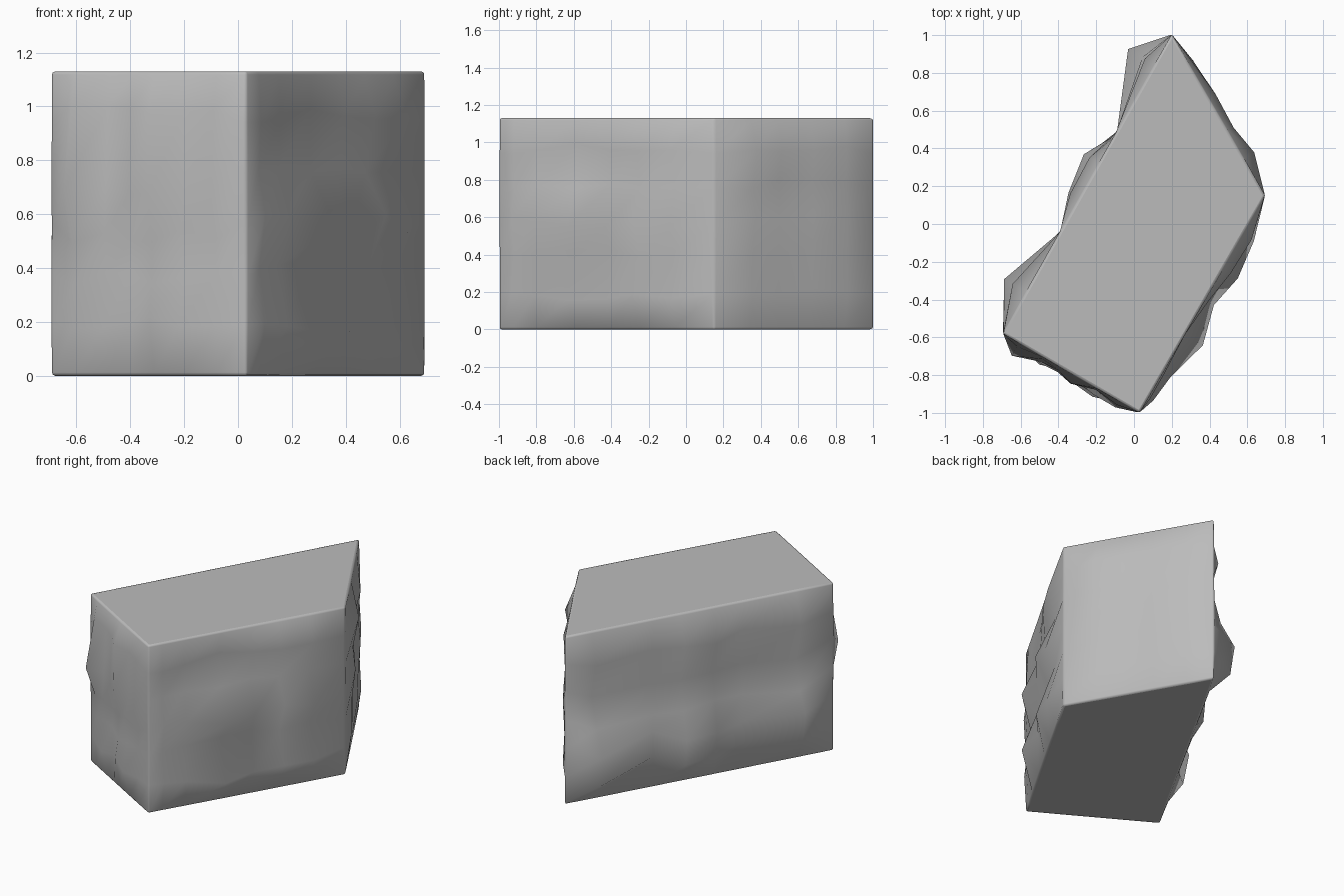
import bpy, bmesh, random
from mathutils import Vector

if "Cube" in bpy.data.objects:
    bpy.data.objects.remove(bpy.data.objects["Cube"])

random.seed(4)
H = 1.13
ROWS = 6  # bands of stone between bottom and top

stone = bpy.data.materials.new("stone grey")
stone.diffuse_color = (0.5, 0.5, 0.5, 1)
stone.use_nodes = True
stone.node_tree.nodes["Principled BSDF"].inputs["Base Color"].default_value = stone.diffuse_color

# Plan corners of the block
left = Vector((-0.695, -0.58, 0))
front = Vector((0.03, -1.0, 0))
right = Vector((0.695, 0.15, 0))
back = Vector((0.2, 1.005, 0))
corners = [left, front, right, back]

# Each wall: start, end, row heights, share of the bulge per row, roughness,
# then {fraction along: (bulge low down, bulge high up)}
WALLS = [
    (left, front, [.2, .36, .52, .68, 1.0], [.9, .5, .6, 1, .7], .5,
     {.12: (.02, .055), .3: (.055, .02), .42: (.02, .03), .53: (.03, .045),
      .69: (.045, .015), .85: (.01, .03)}),
    (front, right, [.18, .4, .57, .78, .96], [.9, .12, 1, .1, 1], .08,
     {.07: (.03, .01), .18: (.045, .01), .36: (.114, 0), .52: (.055, .02),
      .66: (.095, .045), .82: (.07, .05)}),
    (right, back, [.2, .42, .6, .78, .95], [.6, .8, .6, .5, .9], .5,
     {.23: (.05, .055), .4: (.02, .03), .6: (.05, .04), .82: (.035, .03)}),
    (back, left, [.17, .34, .5, .69, .93], [.8, 1, .45, 0, 1], .06,
     {.1: (.16, .06), .33: (-.01, -.01), .43: (.096, .06), .55: (.06, .05),
      .66: (0, 0), .86: (.13, .08)}),
]

bm = bmesh.new()


def add_wall(start, end, heights, shares, rough, bulges):
    """One rough wall between two upright edges."""
    along = end - start
    out = Vector((along.y, -along.x, 0)).normalized()
    us = [0] + list(bulges) + [1]
    heights = [0] + heights + [H]
    shares = [0] + shares + [0]
    grid = []
    for r in range(ROWS + 1):
        line = []
        for u in us:
            p = start + along * u
            p.z = H * r / ROWS
            if 0 < u < 1:
                p.z = heights[r]
                if 0 < r < ROWS:
                    p += out * bulges[u][heights[r] > .65] * shares[r] * random.uniform(1 - rough, 1 + rough)
                    p.z += random.uniform(-.03, .03)
            line.append(bm.verts.new(p))
        grid.append(line)
    for a, b in zip(grid, grid[1:]):
        for i in range(len(us) - 1):
            bm.faces.new((a[i], a[i + 1], b[i + 1], b[i])).smooth = True


# Four walls and two flat caps, joined along the shared edges
for wall in WALLS:
    add_wall(*wall)
bmesh.ops.remove_doubles(bm, verts=bm.verts, dist=0.001)
rim = [e for e in bm.edges if e.is_boundary]
bmesh.ops.holes_fill(bm, edges=rim, sides=0)
bmesh.ops.recalc_face_normals(bm, faces=bm.faces)


def on_corner(edge):
    return any(all((v.co.xy - c.xy).length < .002 for v in edge.verts) for c in corners)


# Soften the rims and the upright corners
soft = [e for e in bm.edges if on_corner(e)
        or all(v.co.z < 1e-4 for v in e.verts)
        or all(v.co.z > H - 1e-4 for v in e.verts)]
bmesh.ops.bevel(bm, geom=soft, offset=0.012, segments=2, profile=0.5, affect='EDGES')

# Smooth rough walls, flat caps
for f in bm.faces:
    f.smooth = len(f.verts) < 9

mesh = bpy.data.meshes.new("stone_block")
bm.to_mesh(mesh)
bm.free()
block = bpy.data.objects.new("stone_block", mesh)
bpy.context.collection.objects.link(block)
mesh.materials.append(stone)
